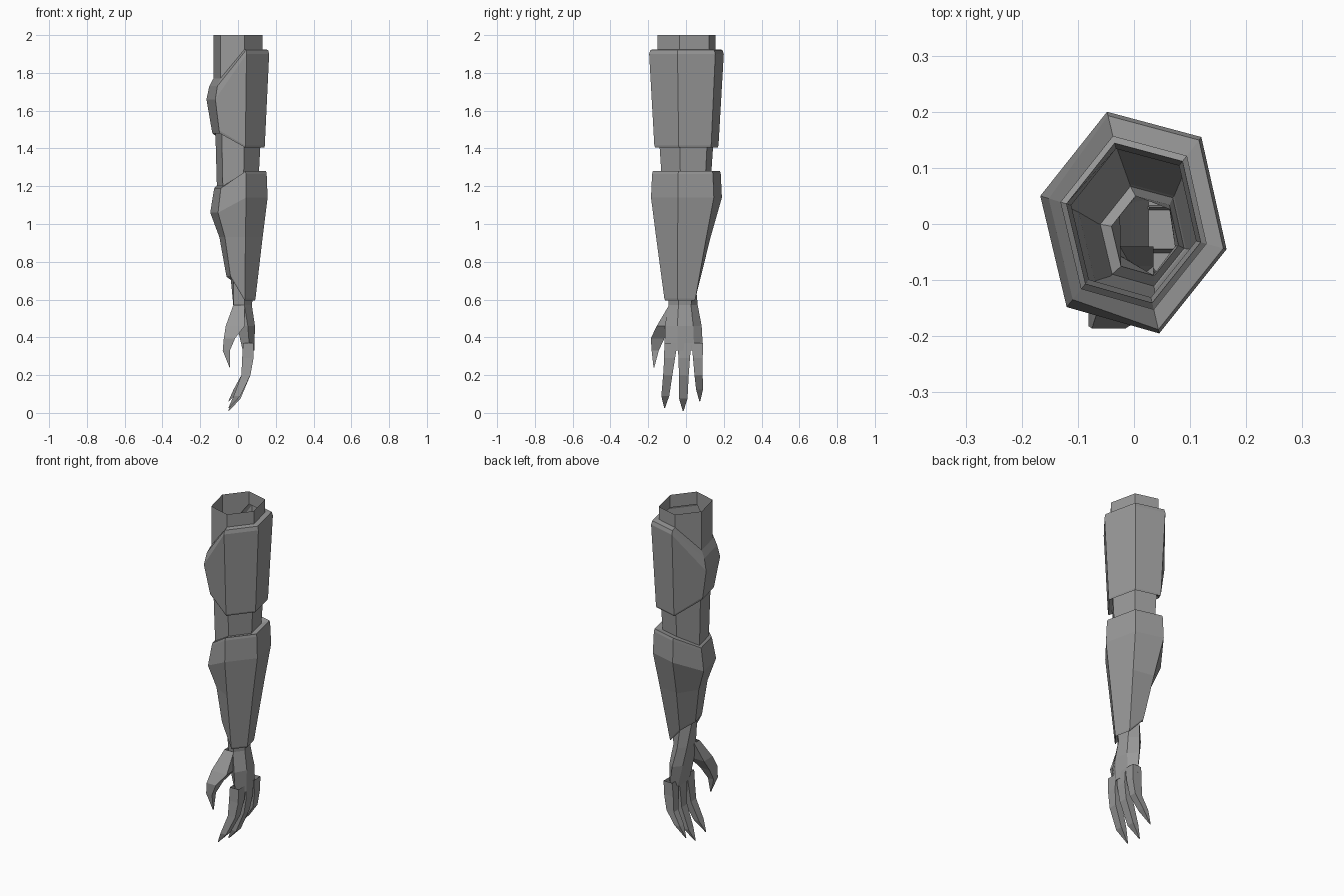
import bpy

if "Cube" in bpy.data.objects:
    bpy.data.objects.remove(bpy.data.objects["Cube"], do_unlink=True)

grey = bpy.data.materials.new("plain_grey")
grey.use_nodes = True
GREY = (0.32, 0.32, 0.32, 1)
grey.diffuse_color = GREY
grey.node_tree.nodes["Principled BSDF"].inputs["Base Color"].default_value = GREY

# Clockwise six-sided section shared by the whole limb
HEX = [(-.048, .2), (.12, .155), (.165, -.045), (.045, -.195), (-.12, -.148), (-.167, .05)]


def loft(name, rings, close_end=False):
    """Skin a stack of equal-sized rings, ordered from top to bottom."""
    n = len(rings[0])
    verts = [p for ring in rings for p in ring]
    faces = [(r * n + i, r * n + (i + 1) % n, (r + 1) * n + (i + 1) % n, (r + 1) * n + i)
             for r in range(len(rings) - 1) for i in range(n)]
    if close_end:
        faces.append(tuple(range(len(verts) - n, len(verts))))
    mesh = bpy.data.meshes.new(name)
    mesh.from_pydata(verts, [], faces)
    mesh.materials.append(grey)
    obj = bpy.data.objects.new(name, mesh)
    bpy.context.collection.objects.link(obj)
    return obj


def section(scale, z, z_inner=None, z_back=None, inner=None, back=None, cx=0, cy=0):
    """Hex ring; the two inner corners and the back corner may differ."""
    z_inner = z if z_inner is None else z_inner
    z_back = z if z_back is None else z_back
    inner, back = inner or scale, back or scale
    sizes = [back, scale, scale, scale, inner, inner]
    heights = [z_back, z, z, z, z_inner, z_inner]
    return [(x * s + cx, y * s + cy, h) for (x, y), s, h in zip(HEX, sizes, heights)]


def box(cx, cy, z, hx, hy):
    return [(cx - hx, cy + hy, z), (cx + hx, cy + hy, z),
            (cx + hx, cy - hy, z), (cx - hx, cy - hy, z)]


# Limb: each part begins on the ring where the one above it ends
shoulder_rim = section(.78, 1.925, 1.77)
elbow_top = section(.72, 1.42, 1.5)
elbow_bottom = section(.67, 1.27, 1.2)
wrist_top = section(.36, .615, .73, .70, cx=.02, cy=-.022)

loft("upper_arm", [section(.78, 2), shoulder_rim])
loft("upper_arm_guard", [
    shoulder_rim,
    section(.965, 1.922, 1.73, inner=.91),
    section(1, 1.9, 1.66),
    section(.86, 1.415, 1.495, inner=.83),
    section(.84, 1.405, 1.48, inner=.81),
    elbow_top])
loft("elbow", [elbow_top, elbow_bottom])
loft("forearm_guard", [
    elbow_bottom,
    section(.9, 1.28, 1.19, inner=.75),
    section(.92, 1.265, 1.175, inner=.77),
    section(.95, 1.14, 1.06, inner=.88),
    section(.76, .93, inner=.62, back=.7, cx=.005, cy=-.01),
    section(.47, .605, .735, .69, cx=.015, cy=-.023),
    section(.45, .595, .72, .68, cx=.015, cy=-.023),
    wrist_top])

# Hand
def palm_ring(z, x0, x1, y0, y1):
    m = (y0 + y1) / 2
    w = (y1 - y0) * .27
    return [(x0 * .6 + x1 * .4, y1, z), (x1 - .01, m + w, z), (x1, m - w * .6, z),
            (x0 * .4 + x1 * .6, y0, z), (x0, m - w, z), (x0, m + w, z)]


loft("palm", [
    wrist_top,
    palm_ring(.57, -.025, .073, -.092, .062),
    palm_ring(.46, -.005, .09, -.112, .083),
    palm_ring(.33, .025, .086, -.113, .09)], True)

# Fingers: base y, tip y, half width, drop of the tip
for name, y0, y1, half, tip in (("index_finger", -.08, -.113, .035, .025),
                                ("middle_finger", -.008, -.015, .037, .01),
                                ("outer_finger", .06, .073, .031, .06)):
    def along(t):
        return y0 + (y1 - y0) * t
    loft(name, [
        box(.055, y0, .37, .028, half),
        box(.052, along(.2), .29, .03, half * .82),
        box(.042, along(.5), .2, .024, half * .7),
        box(-.005, along(.9), tip + .065, .018, half * .6),
        box(-.05, y1, tip, .002, .002)], True)

# Thumb
loft("thumb", [
    box(.005, -.065, .57, .03, .025),
    box(-.015, -.115, .46, .05, .04),
    box(-.045, -.15, .395, .03, .036),
    box(-.062, -.163, .33, .019, .019),
    box(-.043, -.17, .24, .002, .002)], True)
